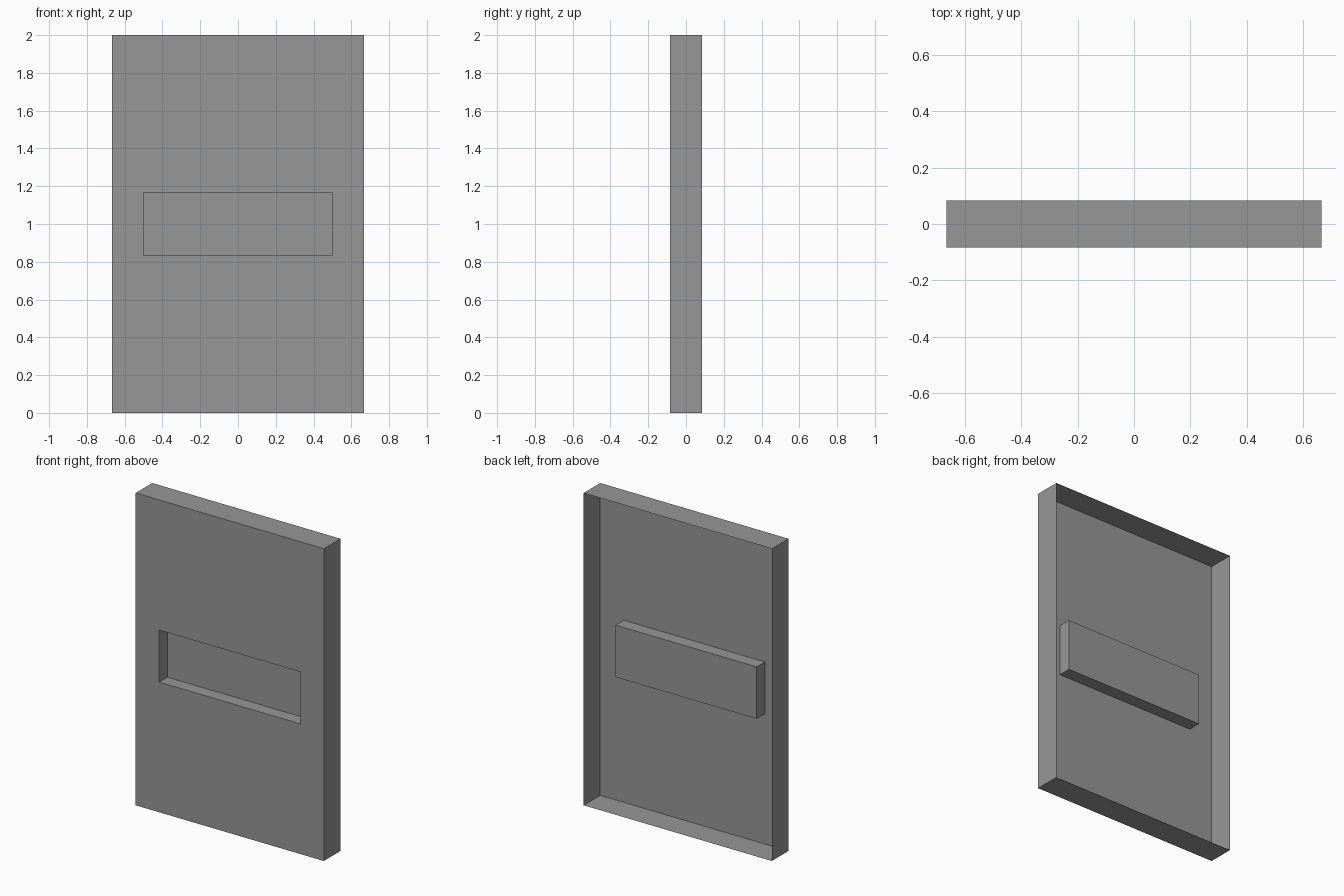
import bpy
import bmesh
from mathutils import Vector

cube = bpy.data.objects.get("Cube")
if cube:
    bpy.data.objects.remove(cube, do_unlink=True)

WIDTH, DEPTH, HEIGHT = 1.333, 0.167, 2.0
SLOT_W, SLOT_H, SLOT_DEPTH = 1.0, 0.333, 0.083

# Plain grey material
grey = bpy.data.materials.new("plain_grey")
grey.use_nodes = True
colour = (0.31, 0.31, 0.31, 1)
grey.diffuse_color = colour
grey.node_tree.nodes["Principled BSDF"].inputs["Base Color"].default_value = colour

# Panel box
bm = bmesh.new()
bmesh.ops.create_cube(bm, size=1)
bmesh.ops.scale(bm, vec=(WIDTH, DEPTH, HEIGHT), verts=bm.verts)
front = min(bm.faces, key=lambda f: f.calc_center_median().y)
back = max(bm.faces, key=lambda f: f.calc_center_median().y)

# Open back: the panel is a thin shell
bmesh.ops.delete(bm, geom=[back], context="FACES_ONLY")

# Rectangular slot outline on the front
bmesh.ops.inset_individual(bm, faces=[front], thickness=0.1)
for v in front.verts:
    v.co.x = SLOT_W / 2 if v.co.x > 0 else -SLOT_W / 2
    v.co.z = SLOT_H / 2 if v.co.z > 0 else -SLOT_H / 2

# Press the slot inwards
pocket = bmesh.ops.extrude_discrete_faces(bm, faces=[front])["faces"][0]
bmesh.ops.translate(bm, vec=Vector((0, SLOT_DEPTH, 0)), verts=pocket.verts)
bmesh.ops.translate(bm, vec=Vector((0, 0, HEIGHT / 2)), verts=bm.verts)

mesh = bpy.data.meshes.new("recessed_panel")
bm.to_mesh(mesh)
bm.free()
mesh.materials.append(grey)
panel = bpy.data.objects.new("recessed_panel", mesh)
bpy.context.collection.objects.link(panel)
